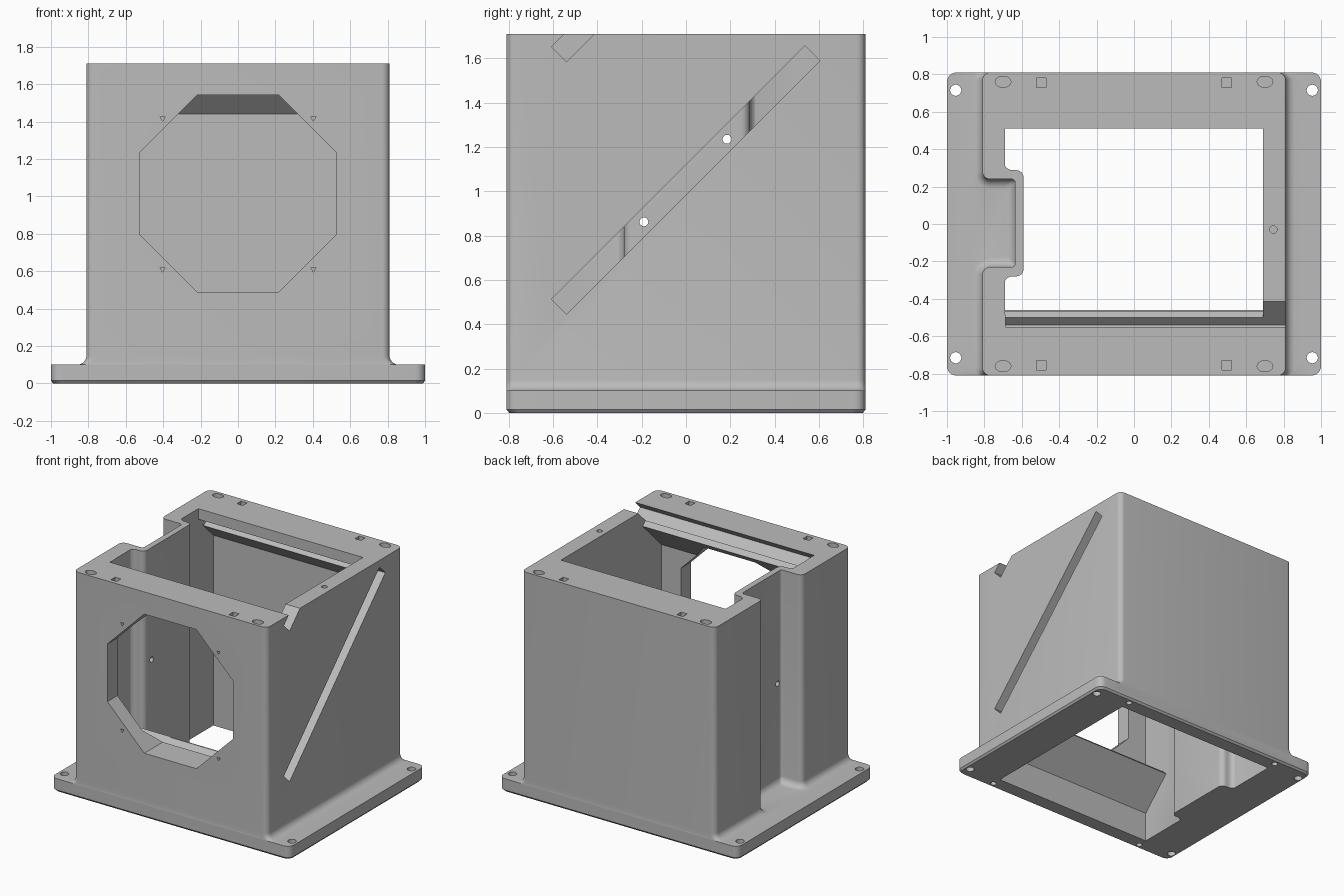
import bpy, bmesh
from math import sin, cos, pi, sqrt
from mathutils import Vector

old = bpy.data.objects.get("Cube")
if old:
    bpy.data.objects.remove(old, do_unlink=True)

grey = bpy.data.materials.new("plain grey")
grey.use_nodes = True
COLOR = (0.5, 0.5, 0.5, 1)
grey.diffuse_color = COLOR
grey.node_tree.nodes["Principled BSDF"].inputs["Base Color"].default_value = COLOR


def rounded(corners, steps=6):
    """Outline from (x, y, radius) corners, each replaced by an arc."""
    out = []
    for i, (x, y, r) in enumerate(corners):
        p = Vector((x, y))
        if r <= 0:
            out.append(p)
            continue
        a = (Vector(corners[i - 1][:2]) - p).normalized()
        b = (Vector(corners[(i + 1) % len(corners)][:2]) - p).normalized()
        centre = p + (a + b) * r
        for k in range(steps + 1):
            t = k / steps * pi / 2
            out.append(centre - b * r * cos(t) - a * r * sin(t))
    return out


def ellipse(x, y, rx, ry, n=20, turn=0):
    return [(x + rx * cos(2 * pi * k / n + turn), y + ry * sin(2 * pi * k / n + turn)) for k in range(n)]


def loft(name, rings, axis="z"):
    """Solid through rings of (outline, level) along an axis."""
    place = {"x": lambda a, b, h: (h, a, b),
             "y": lambda a, b, h: (a, h, b),
             "z": lambda a, b, h: (a, b, h)}[axis]
    bm = bmesh.new()
    loops = [[bm.verts.new(place(p[0], p[1], h)) for p in pts] for pts, h in rings]
    n = len(loops[0])
    for lo, hi in zip(loops, loops[1:]):
        for i in range(n):
            j = (i + 1) % n
            bm.faces.new((lo[i], lo[j], hi[j], hi[i]))
    bm.faces.new(loops[0][::-1])
    bm.faces.new(loops[-1])
    bmesh.ops.recalc_face_normals(bm, faces=bm.faces)
    mesh = bpy.data.meshes.new(name)
    bm.to_mesh(mesh)
    bm.free()
    mesh.materials.append(grey)
    ob = bpy.data.objects.new(name, mesh)
    bpy.context.collection.objects.link(ob)
    return ob


def prism(name, outline, start, end, axis="z"):
    return loft(name, [(outline, start), (outline, end)], axis)


def combine(target, tool, operation):
    """Apply a boolean and drop the tool."""
    mod = target.modifiers.new("bool", "BOOLEAN")
    mod.object, mod.operation, mod.solver = tool, operation, "EXACT"
    bpy.context.view_layer.update()
    mesh = bpy.data.meshes.new_from_object(target.evaluated_get(bpy.context.evaluated_depsgraph_get()))
    target.modifiers.clear()
    target.data = mesh
    bpy.data.objects.remove(tool, do_unlink=True)


def body_outline(d):
    """Body plan with the side recess; d flares the walls that meet the flange."""
    x, r = 0.81 + d, 0.04
    hi, lo, floor = 0.24 - d, -0.23 + d, -0.635 - d
    return rounded([(x, -0.81, r), (x, 0.81, r), (-x, 0.81, r), (-x, hi, r + d),
                    (floor, hi, 0.02), (floor, lo, 0.02), (-x, lo, r + d), (-x, -0.81, r)])


# Outer body with a fillet at its foot
FILLET = 0.05
foot = []
for k in range(7):
    t = k / 6 * pi / 2
    foot.append((body_outline(FILLET * (1 - sin(t))), 0.1 + FILLET * (1 - cos(t))))
housing = loft("housing", [(body_outline(FILLET), 0.05)] + foot + [(body_outline(0), 1.71)])


# Base flange with rounded corners and a small lower chamfer
def plate(d):
    return rounded([(sx * (1 - d), sy * (0.81 - d), 0.05)
                    for sx, sy in ((1, -1), (1, 1), (-1, 1), (-1, -1))])


flange = loft("flange", [(plate(0.012), 0), (plate(0), 0.015), (plate(0), 0.1)])
combine(housing, flange, "UNION")

# Inner space: side section with sloped ledges under the panel slots
section = [(-0.69, -0.1), (0.69, -0.1), (0.69, 1.44), (0.51, 1.62), (0.51, 1.8),
           (-0.45, 1.8), (-0.51, 1.635), (-0.4675, 1.5925), (-0.69, 1.37),
           (-0.69, 0.59), (-0.56, 0.46), (-0.505, 0.505), (-0.46, 0.46), (-0.69, 0.23)]
space = prism("inner_space", section, -0.69, 0.69, "x")


# Diagonal slots, open through the side wall
def slot(name, low, high, begin, end):
    pts = [((s - c) / 2, (s + c) / 2) for s, c in
           ((begin, low), (end, low), (end, high), (begin, high))]
    return prism(name, pts, -0.688, 0.9, "x")


combine(space, slot("long_slot", 0.985, 1.12, -0.095, 2.195), "UNION")
combine(space, slot("short_slot", 2.125, 2.26, 1.045, 1.72), "UNION")

# Inner wall that wraps around the side recess
bulge = rounded([(-0.8, 0.6, 0), (-0.8, -0.6, 0), (-0.695, -0.6, 0), (-0.695, -0.28, 0.045),
                 (-0.59, -0.28, 0.04), (-0.59, 0.288, 0.04), (-0.695, 0.288, 0.045), (-0.695, 0.6, 0)])
combine(space, prism("recess_wall", bulge, -0.5, 2.2), "DIFFERENCE")
combine(housing, space, "DIFFERENCE")

# Octagonal front window
window = ellipse(0, 1.015, 0.57, 0.57, 8, pi / 8)
combine(housing, prism("window", window, -1, -0.36, "y"), "DIFFERENCE")

# Screw holes and pits
holes = []
for sx in (-1, 1):
    for sy in (-1, 1):
        holes.append(prism("flange_hole", ellipse(sx * 0.953, sy * 0.715, 0.03, 0.03), -0.1, 0.2))
        holes.append(prism("deck_hole", ellipse(sx * 0.7, sy * 0.76, 0.042, 0.03), 1.64, 1.8))
        holes.append(prism("deck_pit", ellipse(sx * 0.495, sy * 0.754, 0.036, 0.036, 4, pi / 4), 1.66, 1.8))
        holes.append(prism("base_pit", ellipse(sx * 0.69, sy * 0.765, 0.022, 0.022), -0.1, 0.06))
        holes.append(prism("front_pit", ellipse(sx * 0.403, 1.015 + sy * 0.403, 0.016, 0.016, 3, pi / 6),
                           -0.9, -0.77, "y"))
holes.append(prism("side_pit", ellipse(0.745, -0.03, 0.02, 0.02), 1.64, 1.8))
for y, z in ((0.185, 1.235), (-0.19, 0.862)):
    holes.append(prism("recess_hole", ellipse(y, z, 0.02, 0.02), -0.7, -0.5, "x"))
for hole in holes:
    combine(housing, hole, "DIFFERENCE")

# Smooth the rounded edges, keep the rest sharp
bpy.ops.object.select_all(action="DESELECT")
housing.select_set(True)
bpy.context.view_layer.objects.active = housing
bpy.ops.object.shade_smooth_by_angle()
